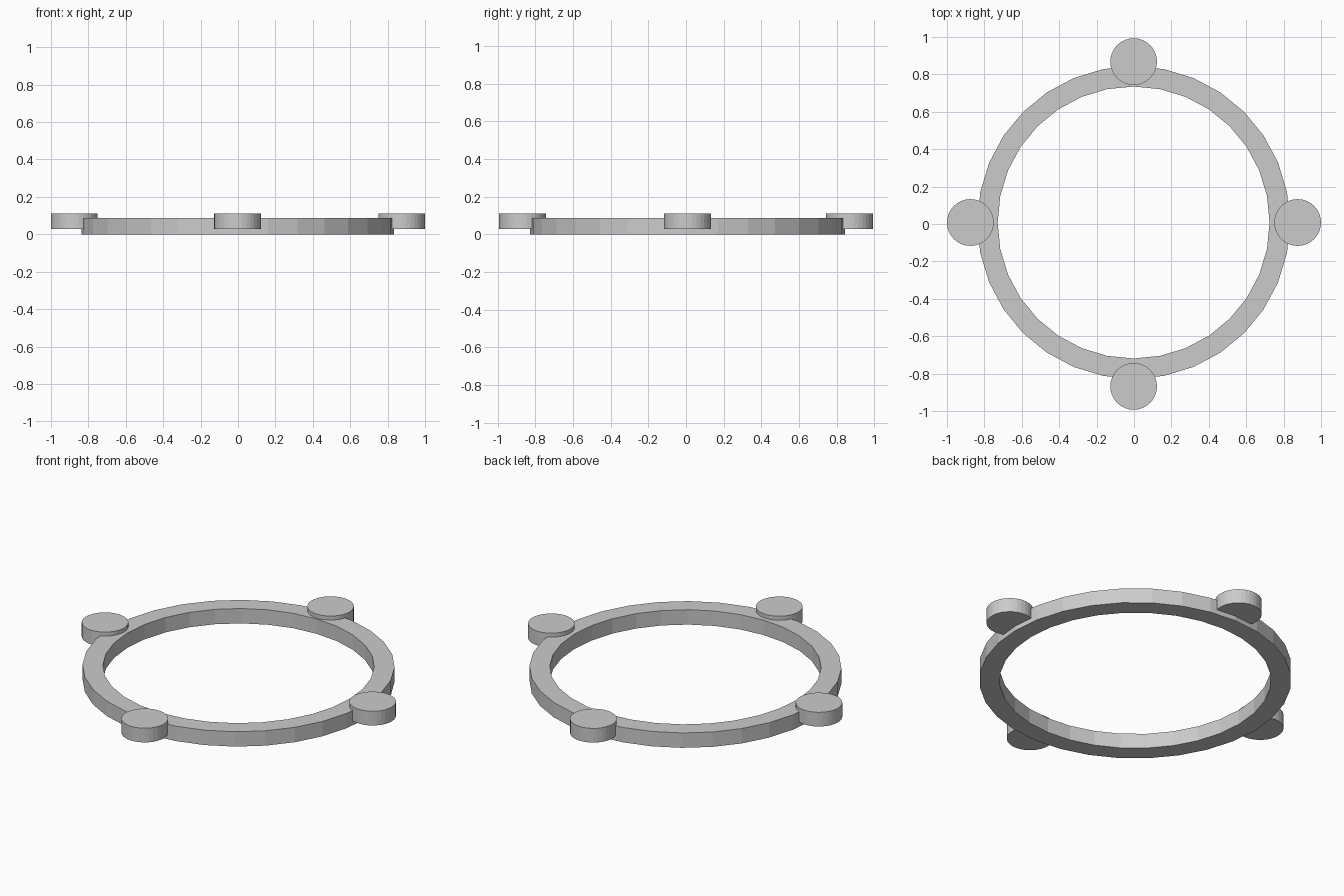
import bpy, bmesh
from math import cos, sin, pi

if "Cube" in bpy.data.objects:
    bpy.data.objects.remove(bpy.data.objects["Cube"])

CX, CY = -0.002, 0.008   # slight offset of the ring centre


def add_object(name, bm):
    bmesh.ops.recalc_face_normals(bm, faces=bm.faces)
    mesh = bpy.data.meshes.new(name)
    bm.to_mesh(mesh)
    bm.free()
    obj = bpy.data.objects.new(name, mesh)
    bpy.context.collection.objects.link(obj)
    return obj


def make_ring(name, r_in, r_out, z0, z1, sides):
    bm = bmesh.new()
    profile = [(r_in, z0), (r_out, z0), (r_out, z1), (r_in, z1)]
    loops = []
    for i in range(sides):
        a = 2 * pi * i / sides
        loops.append([bm.verts.new((CX + r * cos(a), CY + r * sin(a), z)) for r, z in profile])
    for i in range(sides):
        a, b = loops[i], loops[(i + 1) % sides]
        for k in range(4):
            n = (k + 1) % 4
            bm.faces.new((a[k], a[n], b[n], b[k]))
    return add_object(name, bm)


def make_disc(name, x, y, radius, z0, z1, sides=32):
    bm = bmesh.new()
    bmesh.ops.create_cone(bm, cap_ends=True, segments=sides,
                          radius1=radius, radius2=radius, depth=z1 - z0)
    obj = add_object(name, bm)
    obj.location = (x, y, (z0 + z1) / 2)
    return obj


# Flat-sided main ring
make_ring("ring", 0.727, 0.836, 0.0, 0.088, 32)

# Four round pads overlapping the ring's outer edge
pads = {
    "right_pad": (0.875, CY),
    "left_pad": (-0.875, CY),
    "back_pad": (CX, 0.868),
    "front_pad": (CX, -0.868),
}
for name, (x, y) in pads.items():
    make_disc(name, x, y, 0.125, 0.028, 0.112)
